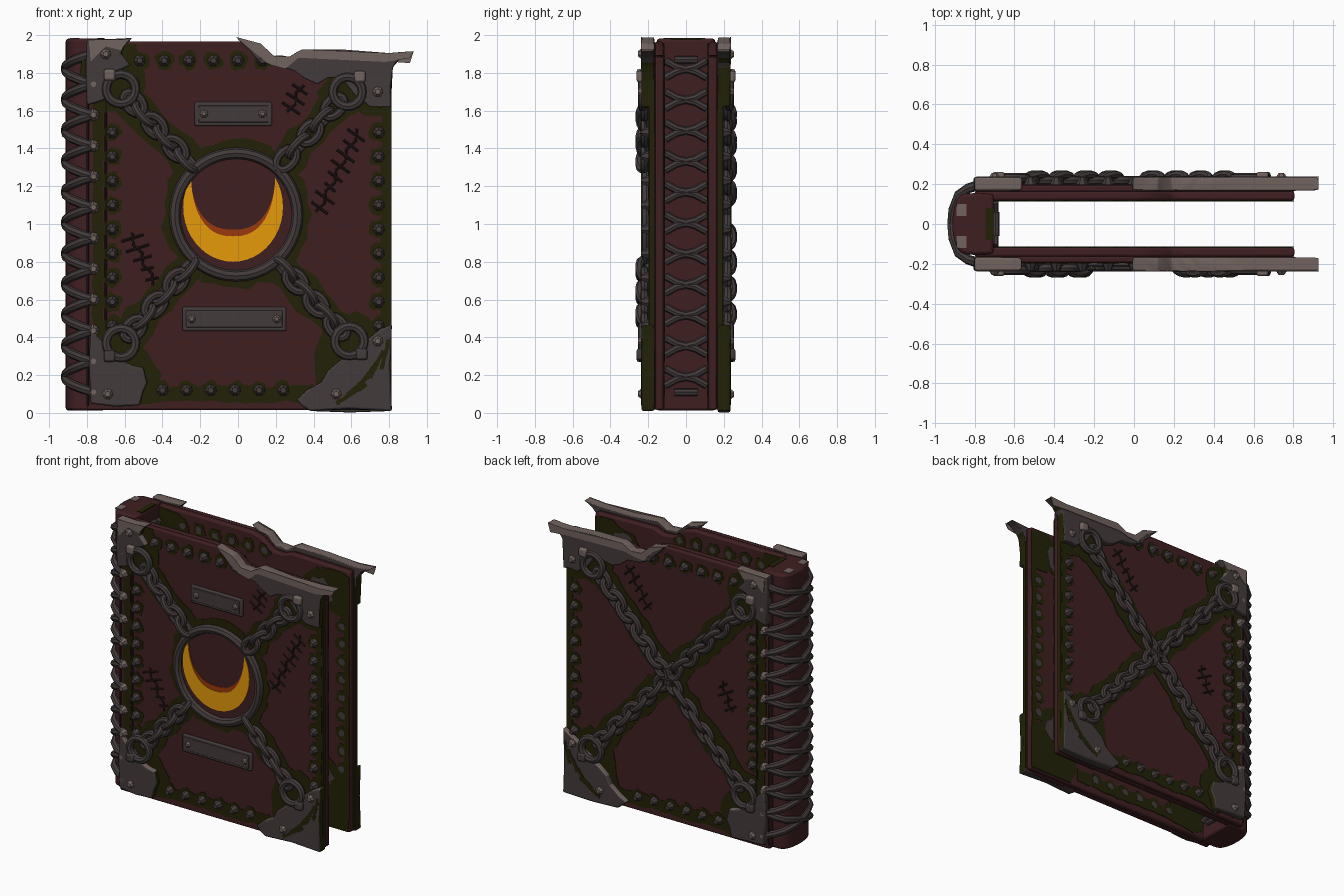
import bpy, bmesh, random
from math import pi, sin, cos, hypot
from mathutils import Matrix, Vector

random.seed(4)
if "Cube" in bpy.data.objects:
    bpy.data.objects.remove(bpy.data.objects["Cube"])

def material(name, *rgb):
    m = bpy.data.materials.new(name)
    m.use_nodes = True
    m.diffuse_color = (*rgb, 1)
    m.node_tree.nodes["Principled BSDF"].inputs["Base Color"].default_value = (*rgb, 1)
    return m

LEATHER = material("maroon leather", .05, .0138, .0155)
MOSS = material("dark moss", .016, .0155, .002)
METAL = material("old iron", .056, .043, .043)
WORN = material("worn iron", .165, .125, .112)
STITCH = material("dark stitch", .02, .01, .009)
GOLD = material("gold", .78, .32, .003)
ORANGE = material("burnt orange", .33, .04, .004)

def link(name, data):
    ob = bpy.data.objects.new(name, data)
    bpy.context.collection.objects.link(ob)
    bpy.ops.object.select_all(action='DESELECT')
    ob.select_set(True)
    bpy.context.view_layer.objects.active = ob
    return ob

def finish(bm, name, mat, bevel=0, angle=.7):
    """Turn a bmesh into an object, with optional rounded edges."""
    bmesh.ops.recalc_face_normals(bm, faces=bm.faces)
    me = bpy.data.meshes.new(name)
    bm.to_mesh(me)
    me.materials.append(mat)
    ob = link(name, me)
    if bevel:
        mod = ob.modifiers.new("bevel", 'BEVEL')
        mod.width, mod.segments, mod.limit_method = bevel, 2, 'ANGLE'
    bpy.ops.object.shade_smooth_by_angle(angle=angle)
    return ob

def prisms(name, outlines, y0, y1, mat, bevel=0):
    """Extrude outlines drawn in x and z from y0 to y1."""
    bm = bmesh.new()
    for pts in outlines:
        a, b = ([bm.verts.new((x, y, z)) for x, z in pts] for y in (y0, y1))
        bm.faces.new(a)
        bm.faces.new(b)
        for i in range(len(pts)):
            bm.faces.new((a[i - 1], a[i], b[i], b[i - 1]))
    return finish(bm, name, mat, bevel)

def rect(x0, x1, z0, z1):
    return [(x0, z0), (x1, z0), (x1, z1), (x0, z1)]

def tubes(name, paths, radius, mat, cyclic=False):
    """Round cords along a list of point paths."""
    cu = bpy.data.curves.new(name, 'CURVE')
    cu.dimensions = '3D'
    cu.bevel_depth, cu.bevel_resolution, cu.use_fill_caps = radius, 2, True
    for path in paths:
        sp = cu.splines.new('POLY')
        sp.points.add(len(path) - 1)
        sp.use_cyclic_u = cyclic
        for p, co in zip(sp.points, path):
            p.co = (*co, 1)
    cu.materials.append(mat)
    link(name, cu)
    bpy.ops.object.convert(target='MESH')
    bpy.ops.object.shade_smooth_by_angle(angle=.7)

def studs(name, places, y, side, radius, height, mat):
    """Faceted rivets pointing outwards."""
    bm = bmesh.new()
    for x, z in places:
        m = Matrix.Translation((x, y + side * height / 2, z)) @ Matrix.Rotation(-side * pi / 2, 4, 'X')
        bmesh.ops.create_cone(bm, cap_ends=True, segments=7, radius1=radius,
                              radius2=radius * .45, depth=height, matrix=m)
    finish(bm, name, mat, angle=.1)

def clamp(x, z):
    return (min(x, .803), max(.02, min(z, 1.87 if x > .15 else 1.955)))

def blob(cx, cz, r, n=14, rough=.2):
    ks = [r * random.uniform(1 - rough, 1 + rough) for i in range(n)]
    return [clamp(cx + k * cos(2 * pi * i / n), cz + k * sin(2 * pi * i / n)) for i, k in enumerate(ks)]

def strip(a, b, w, n=12):
    """Ragged band from a to b."""
    dx, dz = b[0] - a[0], b[1] - a[1]
    steps = [(i / n, 1) for i in range(n + 1)] + [(1 - i / n, -1) for i in range(n + 1)]
    ks = [sgn * w * random.uniform(.75, 1.2) / hypot(dx, dz) for t, sgn in steps]
    return [clamp(a[0] + t * dx - k * dz, a[1] + t * dz + k * dx) for (t, sgn), k in zip(steps, ks)]

def ragged(pts):
    """Add a chipped midpoint to every edge."""
    out = []
    for (x, z), (u, w) in zip(pts, pts[1:] + pts[:1]):
        j = min(.014, hypot(u - x, w - z) * .1)
        out += [(x, z), ((x + u) / 2 + random.uniform(-j, 0), (z + w) / 2 + random.uniform(-j, j))]
    return out

def circle(cx, cz, r, y, n=40):
    return [(cx + r * cos(2 * pi * i / n), y, cz + r * sin(2 * pi * i / n)) for i in range(n)]

def chain(a, b, y):
    """Oval links, alternately lying flat and standing on edge."""
    a, b, up = Vector((a[0], y, a[1])), Vector((b[0], y, b[1])), Vector((0, 1, 0))
    d, n, links = (b - a).normalized(), round((b - a).length / .088), []
    for i in range(n):
        w = d.cross(up) * .043 if i % 2 == 0 else d.cross(up) * .018 + up * .028
        links.append([a.lerp(b, (i + .5) / n) + d * .068 * cos(t * pi / 7) + w * sin(t * pi / 7)
                      for t in range(14)])
    return links

def scar(a, b, y):
    """Jagged tear with cross stitches."""
    d = hypot(b[0] - a[0], b[1] - a[1])
    dx, dz, n = (b[0] - a[0]) / d, (b[1] - a[1]) / d, round(d / .06)
    at = lambda t, k: (a[0] + t * d / n * dx - k * dz, y, a[1] + t * d / n * dz + k * dx)
    ks = [random.uniform(.03, .07) for i in range(n)]
    return [[at(i, .012 * (-1) ** i) for i in range(n + 1)]] + [
        [at(i + .3, -k), at(i + .6, k)] for i, k in enumerate(ks)]

def crescent(bottom):
    outer = [(-.026 + .264 * cos(t), 1.09 + .29 * sin(t))
             for t in [.57 - (pi + 1.14) * i / 30 for i in range(31)]]
    tip_x, tip_z = outer[0][0] + .026, outer[0][1]
    inner = [(pi * i / 24, 1 if i < 12 else -1) for i in range(1, 24)]
    return outer + [(-.026 - sgn * tip_x * abs(cos(t)) ** .8, tip_z - (tip_z - bottom) * sin(t))
                    for t, sgn in inner]

# Rounded spine block with mossy and worn patches on top
arc = [(-.8 - .112 * abs(cos(t)) ** .5, .155 * sin(t)) for t in [pi * (i / 16 - .5) for i in range(17)]]
spine = prisms("spine", [[(-.705, -.15)] + arc + [(-.705, .15)]], .012, 1.982, LEATHER, .015)
spine.rotation_euler.x = pi / 2
prisms("spine_top_moss", [rect(-.745, -.706, 1.978, 1.986)], -.08, .08, MOSS)
for y in (-.09, .07):
    prisms("spine_worn_patch", [rect(-.89, -.84, 1.978, 1.986)], y - .03, y + .03, WORN)

# Lacing that crosses around the spine, and inside it
wrap = ((-.765, -.2), (-.83, -.18), (-.88, -.145), (-.908, -.07), (-.914, 0),
        (-.908, .07), (-.88, .145), (-.83, .18), (-.765, .2))
laces, inside = [], [[(-.695, -.06, z), (-.695, .06, z)] for z in (.11, 1.87)]
holes = [.11 + .163 * i for i in range(12)]
for z in holes[:11]:
    for s in (1, -1):
        laces.append([(x, s * y, z + .163 * k / 8) for k, (x, y) in enumerate(wrap)])
        inside.append([(-.7, y, z + .08 + s * k) for y, k in
                       ((-.11, -.045), (-.05, -.012), (.05, .012), (.11, .045))])
tubes("spine_laces", laces, .025, METAL)
tubes("inner_laces", inside, .02, METAL)

# Outlines of the corner irons and boards, and places of the fittings
corners = {
    "upper_outer": [(-.01, 1.99), (.12, 1.955), (.19, 1.89), (.27, 1.885), (.34, 1.925), (.8, 1.905), (.93, 1.915),
                    (.86, 1.88), (.82, 1.83), (.81, 1.62), (.7, 1.62), (.62, 1.68), (.55, 1.78), (.42, 1.74),
                    (.3, 1.81), (.13, 1.85), (.06, 1.92)],
    "upper_spine": [(-.8, 1.98), (-.56, 1.985), (-.62, 1.9), (-.57, 1.84), (-.68, 1.78), (-.7, 1.66), (-.8, 1.63)],
    "lower_spine": [(-.78, .46), (-.7, .36), (-.6, .27), (-.5, .24), (-.48, .16), (-.52, .04), (-.78, .05)],
    "lower_outer": [(.815, .47), (.815, .01), (.38, .01), (.31, .07), (.44, .16), (.52, .26), (.62, .33), (.7, .4)]}
board = [(-.8, .015), (.805, .015), (.805, 1.885), (.34, 1.895), (.27, 1.87), (.19, 1.875),
         (.1, 1.945), (.02, 1.965), (-.8, 1.965)]
anchors = [(-.62, 1.715), (.58, 1.70), (-.62, .37), (.59, .38)]
staples = [(-.68, 1.79), (.645, 1.78), (-.68, .3), (.655, .31)]
hub = (-.01, 1.05)
rivets = [(x, .46 + .128 * i) for x in (-.665, .745) for i in range(9)]
rivets += [(-.52 + .13 * i, 1.865) for i in range(6)] + [(-.4 + .128 * i, .12) for i in range(6)]

for s, label in ((-1, "front"), (1, "back")):
    face = s * .195
    # Cover boards, hinge seams and mossy edges
    prisms(label + "_inner_board", [board], s * .118, s * .165, LEATHER, .012)
    prisms(label + "_cover", [board], s * .16, face, LEATHER, .01)
    prisms(label + "_edge_moss", [rect(.8, .812, .03, 1.82)], s * .166, s * .197, MOSS)
    tubes(label + "_hinge_seams", [[(x, face, .04), (x, face, 1.95)] for x in (-.795, -.7)], .006, STITCH)

    # Moss under chains, rivets and corners
    patches = [strip(a, hub, .09) for a in anchors] + [blob(x, z, .14) for x, z in anchors]
    patches += [blob(x, z, .05) for x, z in rivets]
    patches += [blob(.62, .22, .25), blob(.7, 1.72, .17), blob(-.58, .2, .17), blob(-.66, 1.8, .17)]
    patches += [strip((.78, .2), (.78, 1.8), .022, 24), strip((-.74, .2), (-.74, 1.8), .03, 24),
                strip((-.5, .1), (.4, .1), .045, 20)]
    prisms(label + "_inner_moss", patches, s * .114, s * .119, MOSS)
    ring_moss = [blob(*hub, .39, 40, .05)] if s < 0 else []
    prisms(label + "_moss", patches + ring_moss, face, s * .199, MOSS)
    studs(label + "_rivets", rivets, face, s, .034, .042, METAL)
    studs(label + "_lace_knots", [(-.765, z) for z in holes], face, s, .034, .04, WORN)

    # Flat iron fittings inside the covers
    flat = [blob(x, z, .026, 8) for x, z in rivets] + [strip(a, hub, .035) for a in anchors]
    flat += [blob(x, z, .09) for x, z in anchors]
    prisms(label + "_inner_fittings", flat, s * .112, s * .119, METAL)

    # Iron corners with worn upper faces, mossy outer sides and scratches
    for name, pts in corners.items():
        ob = prisms(f"{label}_{name}_corner", [ragged(pts)], s * .168, s * .235, METAL, .01)
        ob.data.materials.append(WORN)
        ob.data.materials.append(MOSS)
        for p in ob.data.polygons:
            p.material_index = 1 if p.normal.z > .5 else 2 if p.normal.x > .8 else 0
    rim = corners["upper_outer"][:7]
    worn = [rim + [(x - .02, z - random.uniform(.03, .065)) for x, z in rim[:0:-1]],
            [(-.79, 1.975), (-.575, 1.978), (-.62, 1.92), (-.7, 1.94), (-.78, 1.86)]]
    prisms(label + "_worn_rims", worn, s * .234, s * .239, WORN)
    cuts = [strip((.52 + .06 * i, .05 + .045 * i), (.68 + .03 * i, .15 + .06 * i), .011) for i in range(5)]
    prisms(label + "_scratches", cuts, s * .234, s * .237, MOSS)
    studs(label + "_corner_rivets", [(.52, .1), (.74, .38), (-.69, .1), (.74, 1.7), (-.7, 1.9)],
          s * .23, s, .032, .025, WORN)

    # Chains, anchor rings and staples
    links = []
    for a in anchors:
        d = (Vector(a) - Vector(hub)).normalized()
        links += chain(Vector(a) - d * .06, Vector(hub) + d * (.35 if s < 0 else .02), s * .22)
    tubes(label + "_chains", links, .022, METAL, True)
    tubes(label + "_anchor_rings", [circle(*a, .078, s * .23, 20) for a in anchors], .025, METAL, True)
    for (x, z), mat in zip(staples, (WORN, WORN, METAL, METAL)):
        prisms(label + "_staple", [rect(x - .03, x + .03, z - .03, z + .03)], s * .19, s * .262, mat, .012)

    # Stitched tears
    tears = [((.42, 1.06), (.64, 1.5)), ((-.57, .95), (-.44, .68)), ((.27, 1.59), (.34, 1.74))]
    if s > 0:
        tears = [((.15, 1.48), (.33, 1.75)), ((-.5, .92), (-.42, 1.12))]
    tubes(label + "_tears", [p for t in tears for p in scar(*t, face)], .007, STITCH)

# Round medallion with a crescent on the front
prisms("medallion_disc", [[(x, z) for x, y, z in circle(*hub, .33, 0)]], -.19, -.205, LEATHER)
tubes("medallion_ring", [circle(*hub, .325, -.208)], .03, METAL, True)
prisms("crescent_lip", [crescent(.97)], -.204, -.208, ORANGE)
prisms("crescent", [crescent(.935)], -.204, -.212, GOLD)

# Two blank riveted plates
for label, x0, x1, z in (("upper", -.23, .18, 1.583), ("lower", -.295, .255, .497)):
    prisms(label + "_plate_rim", [rect(x0, x1, z - .063, z + .063)], -.19, -.212, METAL, .008)
    prisms(label + "_plate", [rect(x0 + .02, x1 - .02, z - .045, z + .045)], -.2, -.217, METAL, .004)
    studs(label + "_plate_rivets", [(x0 + .05, z), (x1 - .05, z)], -.215, -1, .024, .015, WORN)
